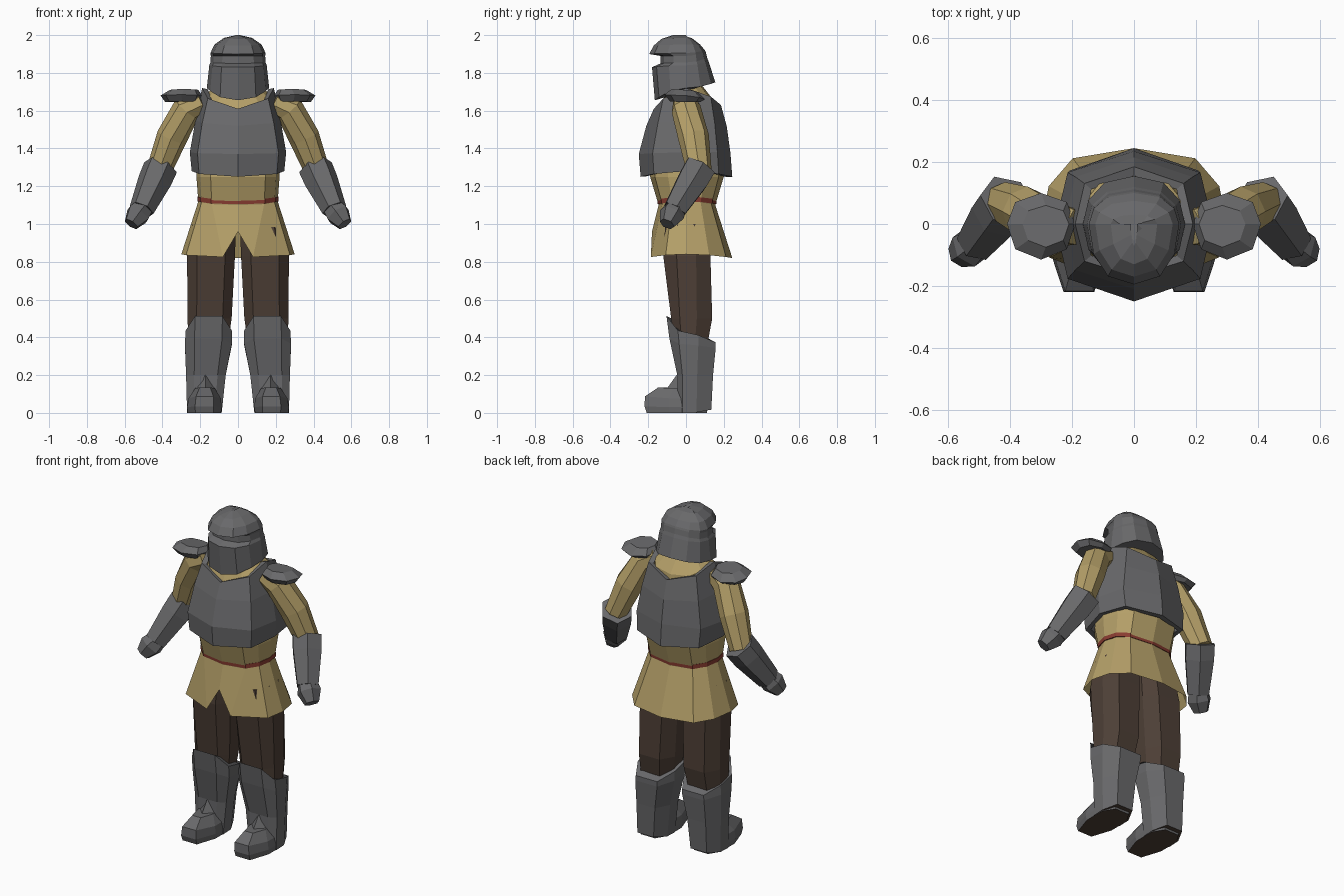
import bpy, bmesh, math
from mathutils import Vector

if "Cube" in bpy.data.objects:
    bpy.data.objects.remove(bpy.data.objects["Cube"], do_unlink=True)


def make_material(name, red, green, blue):
    mat = bpy.data.materials.new(name)
    mat.use_nodes = True
    mat.diffuse_color = (red, green, blue, 1)
    mat.node_tree.nodes["Principled BSDF"].inputs["Base Color"].default_value = (red, green, blue, 1)
    return mat


steel = make_material("grey steel", .14, .14, .145)
cloth = make_material("tan cloth", .46, .35, .14)
leather = make_material("dark brown leather", .075, .05, .037)
sash = make_material("dull red sash", .25, .045, .03)


def upright_ring(spec, sides, power, cx=0, offset=0):
    """Ring around z; spec = half width, front y, back y, front z, side z, back z."""
    half_width, front, back, z_front, z_side, z_back = spec
    ring = []
    for i in range(sides):
        angle = math.tau * (i + offset) / sides
        s, c = math.sin(angle), math.cos(angle)
        x = math.copysign(abs(s) ** power, s) * half_width if abs(s) > .001 else 0
        y = front * c if c > 0 else -back * c
        z = z_side + ((z_front if c > 0 else z_back) - z_side) * c * c
        ring.append(Vector((cx + x, y, z)))
    return ring


def limb_rings(path, sides):
    """Rings square to a path; each point = x, y, z, radius."""
    centres = [Vector(p[:3]) for p in path]
    rings = []
    for i, centre in enumerate(centres):
        ahead = centres[min(i + 1, len(path) - 1)] - centres[max(i - 1, 0)]
        turn = ahead.to_track_quat('Z', 'Y')
        rings.append([centre + turn @ Vector((math.cos(a), math.sin(a), 0)) * path[i][3]
                      for a in (math.tau * (k + .5) / sides for k in range(sides))])
    return rings


def loft(name, rings, mat, caps=(True, True), mirror=False, thickness=0):
    """Skin a row of rings with flat faces."""
    bm = bmesh.new()
    rows = [[bm.verts.new(p) for p in ring] for ring in rings]
    for low, high in zip(rows, rows[1:]):
        n = len(low)
        for i in range(n):
            j = (i + 1) % n
            bm.faces.new((low[i], low[j], high[j], high[i]))
    if caps[0]:
        bm.faces.new(rows[0][::-1])
    if caps[1]:
        bm.faces.new(rows[-1])
    mesh = bpy.data.meshes.new(name)
    bm.to_mesh(mesh)
    bm.free()
    mesh.materials.append(mat)
    obj = bpy.data.objects.new(name, mesh)
    bpy.context.collection.objects.link(obj)
    if thickness:
        solid = obj.modifiers.new("Thickness", 'SOLIDIFY')
        solid.thickness = thickness
        solid.offset = -1
    if mirror:
        obj.modifiers.new("Mirror", 'MIRROR')
    return obj


def upright(name, specs, mat, sides=8, power=.6, cx=None, offset=0, **options):
    cx = cx or [0] * len(specs)
    rings = [upright_ring(s, sides, power, x, offset) for s, x in zip(specs, cx)]
    return loft(name, rings, mat, **options)


# Tunic with flared skirt and a split at the front
tunic_specs = [
    (.30, -.215, .245, .82, .84, .82),
    (.21, -.145, .155, 1.1, 1.12, 1.1),
    (.22, -.19, .2, 1.25, 1.25, 1.25),
    (.19, -.15, .16, 1.58, 1.6, 1.58),
    (.17, -.14, .15, 1.61, 1.69, 1.65),
    (.1, -.09, .08, 1.73, 1.74, 1.74),
]
tunic_rings = [upright_ring(s, 12, .6) for s in tunic_specs]
hem = tunic_rings[0]
hem[0].z = .96
hem[0].y = -.18
hem[1].x, hem[-1].x = .08, -.08
loft("tunic", tunic_rings, cloth, caps=(False, True))

# Belt
upright("belt", [(.215, -.15, .16, 1.105, 1.12, 1.105),
                 (.215, -.152, .162, 1.13, 1.145, 1.13)], sash, sides=12)

# Breastplate shell with a dipped neckline
upright("breastplate", [
    (.245, -.24, .245, 1.25, 1.28, 1.25),
    (.255, -.25, .235, 1.37, 1.38, 1.38),
    (.225, -.21, .215, 1.52, 1.55, 1.52),
    (.19, -.17, .185, 1.61, 1.72, 1.63),
], steel, power=.5, caps=(False, False), thickness=.03)

# Helmet: face guard, recessed eye slit, brim and dome
upright("helmet", [
    (.165, -.165, .155, 1.655, 1.72, 1.75),
    (.152, -.18, .12, 1.83, 1.84, 1.86),
    (.146, -.135, .112, 1.85, 1.855, 1.88),
    (.144, -.135, .105, 1.89, 1.89, 1.91),
    (.146, -.195, .1, 1.90, 1.905, 1.92),
    (.125, -.17, .075, 1.945, 1.95, 1.95),
    (.075, -.13, .03, 1.98, 1.985, 1.985),
    (.01, -.07, -.055, 2, 2, 2),
], steel, sides=12, power=.8)

# Trousers
upright("trouser_leg", [
    (.11, -.06, .12, .35, .35, .35),
    (.122, -.085, .15, .5, .5, .5),
    (.133, -.13, .14, .83, .83, .83),
    (.12, -.12, .12, .98, 1, 1),
], leather, cx=[.16, .15, .143, .125], offset=.5, mirror=True)

# Boots: shaft with high knee front, foot and instep ridge
shaft = upright("boot_shaft", [
    (.096, -.05, .145, 0, 0, .02),
    (.11, -.05, .155, .2, .2, .2),
    (.13, -.095, .17, .4, .36, .34),
    (.128, -.112, .17, .53, .42, .365),
], steel, cx=[.178, .17, .157, .155], offset=.5, mirror=True)
foot = upright("boot_foot", [
    (.093, -.225, .12, 0, 0, 0),
    (.097, -.238, .12, .035, .03, .03),
    (.09, -.235, .1, .09, .075, .08),
    (.055, -.16, .06, .135, .13, .13),
], steel, power=.7, cx=[.178, .178, .176, .175], offset=.5, mirror=True)
upright("instep_ridge", [(.055, -.1, .03, .13, .12, .12), (.02, -.05, .02, .2, .18, .2)],
        steel, sides=6, cx=[.173, .173], mirror=True)

# Leather soles on the faces that point down
for part in (shaft, foot):
    part.data.materials.append(leather)
    for face in part.data.polygons:
        if face.normal.z < -.9:
            face.material_index = 1

# Arms
arms = (
    ("sleeve", cloth, 8, [(.19, -.01, 1.65, .06), (.27, 0, 1.61, .078), (.35, .04, 1.46, .082),
                          (.42, .07, 1.28, .066)]),
    ("gauntlet", steel, 6, [(.41, .075, 1.30, .092), (.44, .035, 1.23, .09), (.51, -.06, 1.075, .067)]),
    ("hand", steel, 6, [(.5, -.05, 1.09, .056), (.53, -.075, 1.05, .068), (.565, -.1, 1.0, .042)]),
)
for name, mat, sides, path in arms:
    loft(name, limb_rings(path, sides), mat, mirror=True)

# Shoulder plates, tilted slightly down towards the outside
upright("shoulder_plate", [
    (.09, -.085, .075, 1.65, 1.645, 1.645),
    (.11, -.115, .1, 1.685, 1.68, 1.66),
    (.075, -.075, .06, 1.715, 1.71, 1.7),
], steel, power=.8, cx=[.295, .3, .285], mirror=True)
